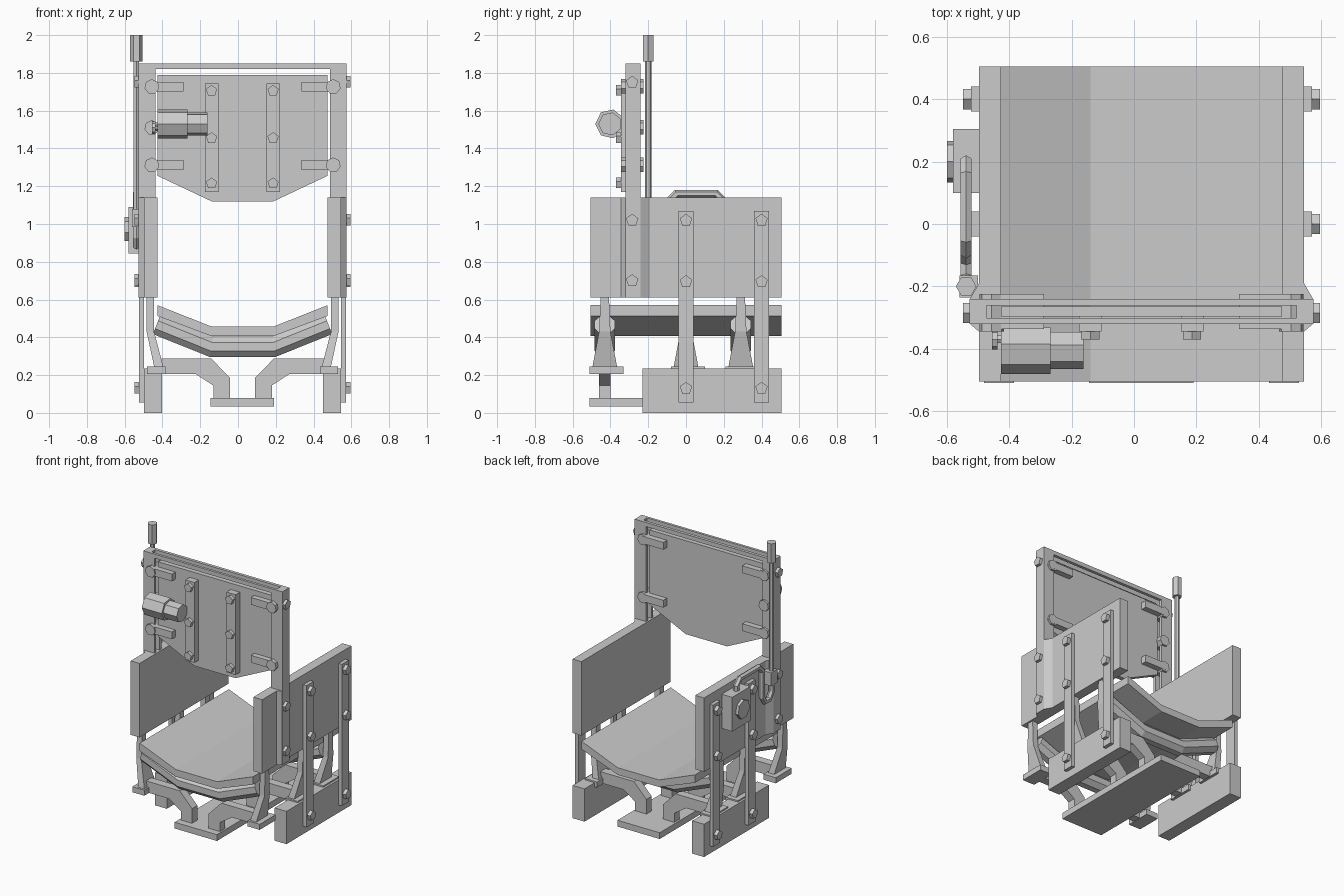
import bpy, bmesh
from math import pi, cos, sin
from mathutils import Vector

if "Cube" in bpy.data.objects:
    bpy.data.objects.remove(bpy.data.objects["Cube"])

CX = 0.024  # symmetry plane of the main frame


def finish(name, bm):
    bmesh.ops.recalc_face_normals(bm, faces=bm.faces)
    me = bpy.data.meshes.new(name)
    bm.to_mesh(me)
    bm.free()
    ob = bpy.data.objects.new(name, me)
    bpy.context.collection.objects.link(ob)
    return ob


def loft(name, rings):
    """Skin a list of equal-length point rings and cap both ends."""
    bm = bmesh.new()
    vs = [[bm.verts.new(p) for p in r] for r in rings]
    n = len(vs[0])
    for a, b in zip(vs, vs[1:]):
        for i in range(n):
            j = (i + 1) % n
            bm.faces.new((a[i], a[j], b[j], b[i]))
    bm.faces.new(vs[0])
    bm.faces.new(vs[-1])
    return finish(name, bm)


def prism(name, pts, axis, a, b):
    place = {'x': lambda p, t: (t, p[0], p[1]),
             'y': lambda p, t: (p[0], t, p[1]),
             'z': lambda p, t: (p[0], p[1], t)}[axis]
    return loft(name, [[place(p, t) for p in pts] for t in (a, b)])


def box(name, x0, x1, y0, y1, z0, z1):
    return prism(name, [(x0, y0), (x1, y0), (x1, y1), (x0, y1)], 'z', z0, z1)


def ngon(c, r, n, start=pi / 2):
    return [(c[0] + r * cos(start + 2 * pi * i / n), c[1] + r * sin(start + 2 * pi * i / n))
            for i in range(n)]


def tube(name, path, r, n=6):
    """Flat-sided tube along a planar path with mitred corners."""
    P = [Vector(p) for p in path]
    d = [(b - a).normalized() for a, b in zip(P, P[1:])]
    side = d[0].cross(d[1]).normalized()
    rings = []
    for i, p in enumerate(P):
        d0, d1 = d[max(i - 1, 0)], d[min(i, len(d) - 1)]
        t = (d0 + d1).normalized()
        up, k = side.cross(t), 1 / max(t.dot(d0), 0.5)
        rings.append([p + side * r * cos(2 * pi * (j + .5) / n) + up * r * k * sin(2 * pi * (j + .5) / n)
                      for j in range(n)])
    return loft(name, rings)


# Troughed belt
top = [(-.45, .57), (-.164, .457), (.164, .457), (.45, .57)]
low = [(.45, .513), (.164, .406), (-.164, .406), (-.45, .513)]
prism('belt', [(x + CX, z) for x, z in top + low], 'y', -.505, .505)

# Long base plate
box('base_plate', -.145, .19, -.51, .505, .035, .08)

# Idler rollers under the belt
for y in (-.43, .29):
    tube('idler_roller', [(CX - .455, y, .467), (CX - .164, y, .35),
                          (CX + .164, y, .35), (CX + .455, y, .467)], .058, 8)

for s in (-1, 1):
    def X(u):
        return CX + s * u

    # Base rail
    box('base_rail', X(.427), X(.521), -.23, .505, 0, .235)

    # Idler supports: foot, tapered post and gooseneck leg
    for y in (-.43, 0, .29):
        box('support_foot', X(.409), X(.505), y - .08, y + .1, .205, .245)
        rings = []
        for z, u0, u1, h in ((.245, .42, .468, .065), (.43, .468, .508, .03), (.62, .468, .508, .022)):
            rings.append([(X(u0), y - h, z), (X(u1), y - h, z), (X(u1), y + h, z), (X(u0), y + h, z)])
        loft('support_post', rings)
        neck = [(.43, .287), (.165, .287), (.066, .185), (.066, .08), (.155, .08),
                (.155, .145), (.25, .207), (.43, .207)]
        prism('gooseneck_leg', [(X(u), z) for u, z in neck], 'y', y - .03, y + .03)

    # Side wall with the flared gate pocket
    wall = [(.451, .505), (.521, .505), (.521, -.19), (.55, -.24), (.55, -.32),
            (.521, -.345), (.521, -.505), (.451, -.505)]
    prism('side_wall', [(X(u), y) for u, y in wall], 'z', .61, 1.14)

    # Bolted straps tying wall to rail
    for y in (0, .4):
        box('wall_strap', X(.521), X(.547), y - .04, y + .04, .055, 1.07)
        for z in (.13, .695, 1.02):
            prism('strap_bolt', ngon((y, z), .034, 5), 'x', X(.54), X(.572))

    # Gate guide column: web, two flanges, bolts
    box('guide_web', X(.497), X(.551), -.32, -.24, .61, 1.85)
    for y0, y1 in ((-.32, -.302), (-.262, -.24)):
        box('guide_flange', X(.462), X(.5), y0, y1, .61, 1.85)
    for z in (.7, 1.02, 1.75):
        prism('guide_bolt', ngon((-.285, z), .034, 5), 'x', X(.545), X(.572))

    # Gate wheel arms on both faces, with wheels
    for z in (1.727, 1.312):
        for y0, y1 in ((-.336, -.29), (-.27, -.224)):
            box('wheel_arm', X(.313), X(.485), y0, y1, z - .026, z + .026)
        prism('gate_wheel', ngon((X(.48), z), .04, 7), 'y', -.345, -.225)

# Top cross bars of the gate frame
for y0, y1 in ((-.32, -.302), (-.262, -.24)):
    box('top_bar', CX - .5, CX + .5, y0, y1, 1.82, 1.85)

# Sliding gate plate
gate = [(-.45, 1.79), (.45, 1.79), (.45, 1.255), (.164, 1.12), (-.164, 1.12), (-.45, 1.255)]
prism('gate_plate', [(x + CX, z) for x, z in gate], 'y', -.297, -.265)

# Bolted stiffeners on the gate
for x in (-.14, .186):
    box('gate_stiffener', x - .036, x + .036, -.345, -.29, 1.17, 1.745)
    for z in (1.215, 1.455, 1.705):
        prism('stiffener_bolt', ngon((x, z), .031, 5), 'y', -.37, -.34)

# Drive motor with gearhead and pinion
prism('motor_body', ngon((-.402, 1.53), .078, 7, pi), 'x', -.427, -.268)
prism('motor_head', ngon((-.402, 1.53), .062, 7, pi), 'x', -.27, -.162)
prism('motor_shaft', ngon((-.37, 1.51), .014, 6), 'x', -.455, -.42)
prism('motor_pinion', ngon((-.37, 1.51), .032, 8), 'x', -.455, -.438)
prism('rack_wheel', ngon((CX - .48, 1.51), .04, 7), 'y', -.345, -.225)

# Control box with knob on the left wall
box('control_box', -.58, -.49, .1, .305, .845, 1.09)
prism('box_knob', ngon((.2, .97), .068, 7), 'x', -.6, -.575)

# Looped conduit from box to antenna-like sensor mast
loop = [(.2, 1.05), (.2, 1.12), (.16, 1.16), (-.05, 1.16), (-.09, 1.12), (-.09, .93),
        (-.12, .885), (-.17, .885), (-.2, .93), (-.2, 1.02)]
tube('conduit', [(-.538, y, z) for y, z in loop], .02, 6)
prism('mast_rod', ngon((-.538, -.2), .017, 6), 'z', .98, 1.87)
prism('mast_cap', ngon((-.538, -.2), .033, 6, 0), 'z', 1.86, 2.0)
box('mast_clamp', -.56, -.5, -.235, -.165, .985, 1.08)
